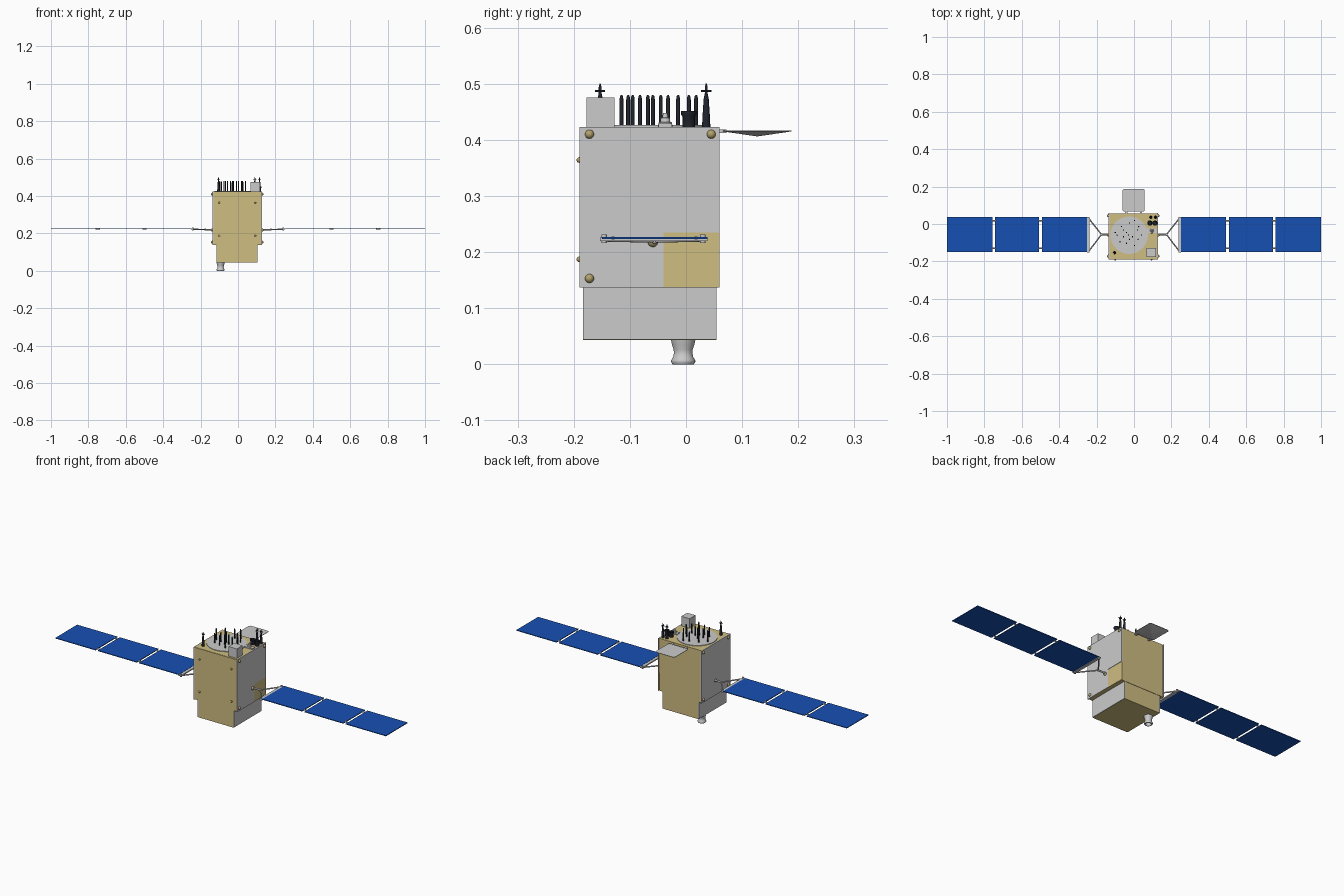
import bpy, bmesh, math
from mathutils import Vector

if "Cube" in bpy.data.objects:
    bpy.data.objects.remove(bpy.data.objects["Cube"])


def material(name, rgb):
    m = bpy.data.materials.new(name)
    m.diffuse_color = (*rgb, 1)
    m.use_nodes = True
    m.node_tree.nodes["Principled BSDF"].inputs["Base Color"].default_value = m.diffuse_color
    return m


GOLD = material("gold_foil", (0.62, 0.51, 0.22))
BRASS = material("brass", (0.45, 0.36, 0.15))
BLUE = material("solar_blue", (0.008, 0.08, 0.45))
BLACK = material("black", (0.015, 0.018, 0.025))


def finish(name, bm, mat=None, smooth=False):
    bmesh.ops.recalc_face_normals(bm, faces=bm.faces[:])
    me = bpy.data.meshes.new(name)
    bm.to_mesh(me)
    bm.free()
    ob = bpy.data.objects.new(name, me)
    bpy.context.collection.objects.link(ob)
    if mat:
        me.materials.append(mat)
    if smooth:
        bpy.ops.object.select_all(action='DESELECT')
        ob.select_set(True)
        bpy.context.view_layer.objects.active = ob
        bpy.ops.object.shade_smooth_by_angle(angle=math.radians(40))
    return ob


def box(name, x0, x1, y0, y1, z0, z1, mat=None):
    bm = bmesh.new()
    bmesh.ops.create_cube(bm, size=1)
    for v in bm.verts:
        v.co = ((x0 + x1) / 2 + v.co.x * (x1 - x0),
                (y0 + y1) / 2 + v.co.y * (y1 - y0),
                (z0 + z1) / 2 + v.co.z * (z1 - z0))
    return finish(name, bm, mat)


def lathe(name, profile, loc, mat=None, n=24):
    bm = bmesh.new()
    rings = [[bm.verts.new((loc[0] + r * math.cos(a), loc[1] + r * math.sin(a), loc[2] + z))
              for a in (2 * math.pi * i / n for i in range(n))] for r, z in profile]
    for a, b in zip(rings, rings[1:]):
        for i in range(n):
            bm.faces.new((a[i], a[(i + 1) % n], b[(i + 1) % n], b[i]))
    bm.faces.new(rings[0])
    bm.faces.new(rings[-1])
    return finish(name, bm, mat, True)


def rod(name, p, q, r, mat=None, n=12):
    p, q = Vector(p), Vector(q)
    bm = bmesh.new()
    bmesh.ops.create_cone(bm, cap_ends=True, segments=n, radius1=r, radius2=r, depth=(q - p).length)
    rot = (q - p).to_track_quat('Z', 'Y')
    for v in bm.verts:
        v.co = rot @ v.co + (p + q) / 2
    return finish(name, bm, mat, True)


def ball(name, loc, r, mat=None):
    bm = bmesh.new()
    bmesh.ops.create_uvsphere(bm, u_segments=16, v_segments=10, radius=r)
    bmesh.ops.translate(bm, verts=bm.verts[:], vec=loc)
    return finish(name, bm, mat, True)


# body: wide upper block over a narrower lower block
XL, XR, TOP = -0.136, 0.128, 0.423
box("upper_body", XL + 0.004, XR - 0.004, -0.186, 0.056, 0.137, TOP, GOLD)
box("front_panel", XL + 0.004, XR - 0.004, -0.189, -0.184, 0.139, TOP - 0.001, GOLD)
box("lower_body", -0.112, 0.101, -0.184, 0.054, 0.043, 0.138, GOLD)
box("lower_left_panel", -0.115, -0.111, -0.184, 0.054, 0.044, 0.137)
box("lower_right_panel", 0.1, 0.104, -0.184, 0.054, 0.044, 0.137)

# side panels, the right one notched at the lower back
box("left_side_panel", XL, XL + 0.005, -0.19, 0.06, 0.137, TOP)
box("right_side_panel_front", XR - 0.005, XR, -0.19, -0.04, 0.137, TOP)
box("right_side_panel_back", XR - 0.005, XR, -0.04, 0.06, 0.235, TOP)
box("right_foil_patch", XR - 0.006, XR - 0.002, -0.04, 0.06, 0.137, 0.235, GOLD)

# domed corner fasteners and front fasteners
for y, z in ((-0.172, 0.41), (0.045, 0.41), (-0.172, 0.153), (0.045, 0.153)):
    ball("left_fastener", (XL, y, z), 0.008, BRASS)
    if not (y > 0 and z < 0.2):
        ball("right_fastener", (XR, y, z), 0.008, BRASS)
for x in (-0.1, 0.093):
    for z in (0.187, 0.364):
        ball("front_fastener", (x, -0.19, z), 0.005, BRASS)

# thruster nozzle
lathe("nozzle", [(0.022, 0.045), (0.020, 0.035), (0.017, 0.026), (0.0165, 0.02), (0.018, 0.013),
                 (0.0215, 0.007), (0.0215, 0.004), (0.019, 0), (0.015, 0), (0.01, 0.02)],
      (-0.093, -0.005, 0), n=32)

# round antenna deck with upright rods
lathe("antenna_deck", [(0.1, 0), (0.1, 0.003)], (-0.026, -0.06, TOP), n=64)
rods = [(-0.09, -0.059), (-0.067, -0.014), (-0.04, -0.045), (-0.024, 0.005), (0.003, 0.018),
        (0.019, -0.032), (0.04, -0.059), (-0.008, -0.068), (-0.056, -0.068), (-0.075, -0.095),
        (-0.04, -0.103), (-0.024, -0.082), (0.003, -0.115), (0.022, -0.082), (-0.056, -0.032),
        (0.025, -0.014), (-0.03, -0.059), (-0.1, -0.045)]
for x, y in rods:
    lathe("antenna_rod", [(0.0035, 0), (0.0035, 0.049), (0.0025, 0.055), (0.001, 0.057)],
          (x, y, TOP), BLACK, 12)

# tall antennas with a crossed tip
for x, y in ((-0.104, -0.153), (0.09, 0.036), (0.115, 0.036)):
    lathe("cross_antenna", [(0.0075, 0), (0.0065, 0.02), (0.0045, 0.05), (0.0025, 0.06),
                            (0.0025, 0.071), (0.001, 0.077)], (x, y, TOP), BLACK, 16)
    rod("cross_bar", (x - 0.009, y, 0.487), (x + 0.009, y, 0.487), 0.0018, BLACK)
    rod("cross_bar", (x, y - 0.009, 0.487), (x, y + 0.009, 0.487), 0.0018, BLACK)

# roof equipment
box("instrument_box", 0.067, 0.117, -0.177, -0.127, TOP, 0.475)
for x in (0.085, 0.112):
    lathe("sensor_barrel", [(0.011, 0), (0.011, 0.018), (0.014, 0.022), (0.014, 0.028), (0.009, 0.028),
                            (0.008, 0.015)], (x, 0.005, TOP), BLACK)
box("sensor_base", 0.07, 0.121, -0.049, -0.025, TOP, 0.429)
lathe("horn", [(0.013, 0), (0.012, 0.008), (0.009, 0.009), (0.008, 0.016), (0.005, 0.017), (0.004, 0.025)],
      (0.095, -0.037, TOP))

# rear reflector: rounded square plate with a shallow point below
bm = bmesh.new()
rim = []
for cx, cy, a0 in ((0.048, 0.05, 0), (-0.048, 0.05, 90), (-0.048, -0.05, 180), (0.048, -0.05, 270)):
    for k in range(5):
        a = math.radians(a0 + k * 22.5)
        rim.append(bm.verts.new((-0.002 + cx + 0.011 * math.cos(a), 0.127 + cy + 0.011 * math.sin(a), 0.417)))
bm.faces.new(rim)
low = [bm.verts.new(v.co - Vector((0, 0, 0.002))) for v in rim]
tip = bm.verts.new((-0.002, 0.127, 0.406))
for i in range(len(rim)):
    j = (i + 1) % len(rim)
    bm.faces.new((rim[i], rim[j], low[j], low[i]))
    bm.faces.new((low[i], low[j], tip))
finish("rear_reflector", bm)
for x in (-0.042, 0.038):
    box("reflector_hinge", x - 0.006, x + 0.006, 0.054, 0.072, 0.412, 0.418)

# solar wings with forked yokes, mirrored left and right
Y0, Y1, YC, Z = -0.15, 0.038, -0.056, 0.225
for s in (-1, 1):
    for a, b in ((0.252, 0.493), (0.507, 0.743), (0.757, 1.0)):
        x0, x1 = sorted((s * a, s * b))
        box("solar_panel", x0, x1, Y0, Y1, Z - 0.002, Z + 0.002, BLUE)
    for h in (0.5, 0.75):
        for y in (Y0 + 0.02, Y1 - 0.02):
            rod("panel_hinge", (s * (h - 0.011), y, Z), (s * (h + 0.011), y, Z), 0.0035)
    x0, x1 = sorted((s * 0.237, s * 0.252))
    box("wing_root_bar", x0, x1, Y0 - 0.003, Y1, Z - 0.005, Z + 0.001)
    rod("yoke_stem", (s * 0.12, YC, 0.22), (s * 0.176, YC, 0.22), 0.0045)
    ball("yoke_joint", (s * 0.174, YC, 0.22), 0.006)
    ball("yoke_base", (XL if s < 0 else XR, YC - 0.003, 0.218), 0.009, BRASS)
    for y in (Y0 + 0.004, Y1 - 0.008):
        rod("yoke_arm", (s * 0.174, YC, 0.22), (s * 0.242, y, 0.222), 0.0035)
        rod("yoke_knob", (s * 0.242, y, 0.216), (s * 0.242, y, 0.231), 0.005)
